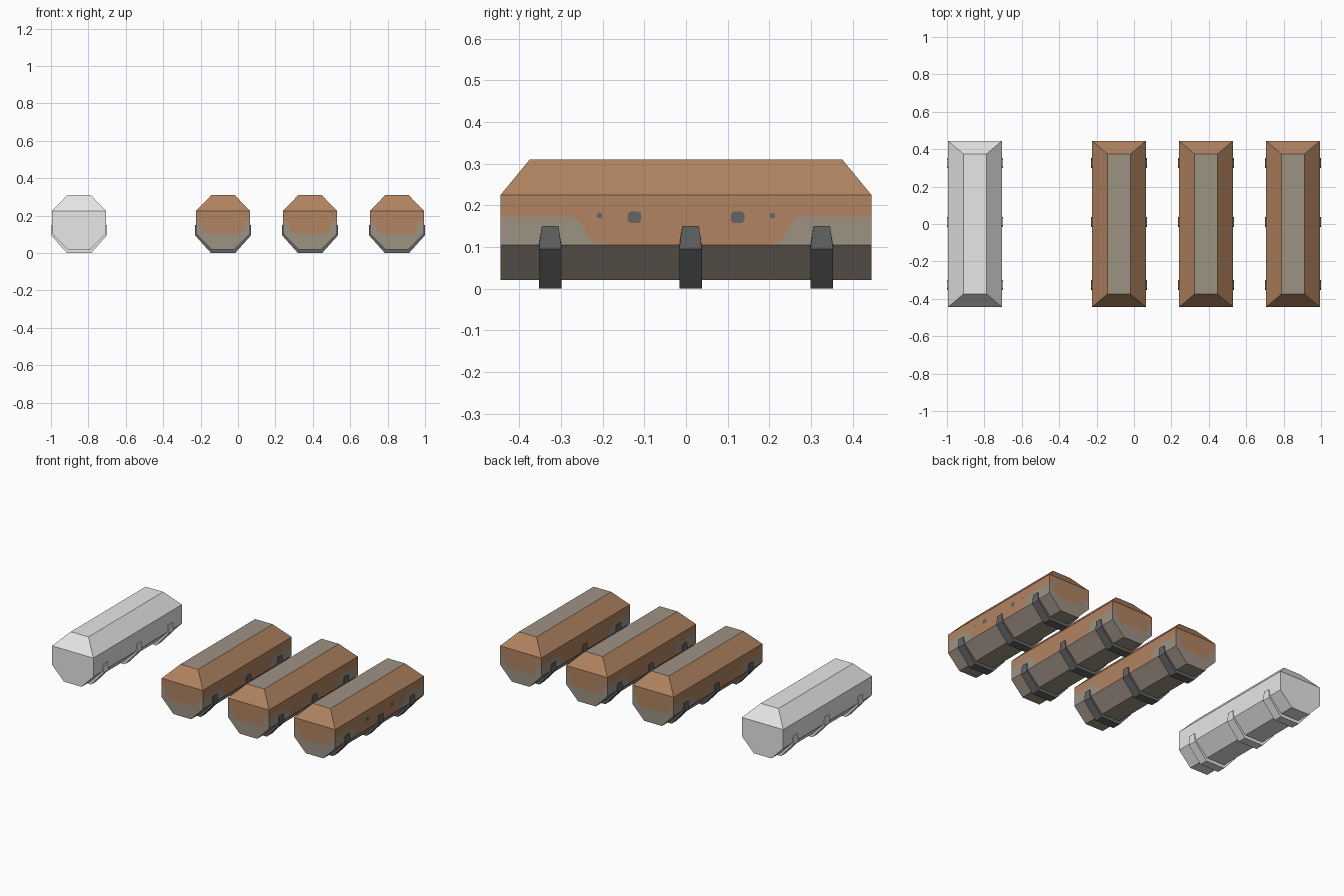
import bpy, bmesh

if "Cube" in bpy.data.objects:
    bpy.data.objects.remove(bpy.data.objects["Cube"])


def lin(c):
    c /= 255
    return c / 12.92 if c <= 0.04045 else ((c + 0.055) / 1.055) ** 2.4


def material(name, rgb):
    m = bpy.data.materials.new(name)
    m.diffuse_color = (*[lin(c) for c in rgb], 1)
    m.use_nodes = True
    m.node_tree.nodes["Principled BSDF"].inputs["Base Color"].default_value = m.diffuse_color
    return m


BROWN = material("rusty brown", (177, 132, 97))
TAUPE = material("weathered taupe", (158, 146, 132))
DARK = material("dark strap grey", (100, 100, 100))
PALE = material("pale grey", (231, 231, 231))

HW, HL = 0.145, 0.445            # half width, half length
TW, TL = 0.062, 0.375            # top / bottom half width, top half length
Z0, Z1, Z2, Z3 = 0.02, 0.105, 0.225, 0.31
ZP = 0.172                       # paint line near the corners


def finish(bm, name, mats, x):
    bmesh.ops.remove_doubles(bm, verts=bm.verts, dist=1e-5)
    bmesh.ops.recalc_face_normals(bm, faces=bm.faces)
    me = bpy.data.meshes.new(name)
    bm.to_mesh(me)
    bm.free()
    for m in mats:
        me.materials.append(m)
    ob = bpy.data.objects.new(name, me)
    ob.location.x = x
    bpy.context.collection.objects.link(ob)
    return ob


def body(name, x, upper, lower):
    bm = bmesh.new()

    def face(pts, mi):
        f = bm.faces.new([bm.verts.new(p) for p in pts])
        f.material_index = mi

    def painted(place, h, a, b):
        # upper paint dips down between a and b along a wall of half width h
        dip = [(a, ZP), (a - (a - b) * .22, 0.160), (a - (a - b) * .5, 0.125),
               (a - (a - b) * .72, 0.110), (b, Z1)]
        left = [(-u, z) for u, z in dip]
        face([place(u, z) for u, z in
              [(-h, Z2), (-h, ZP)] + left + dip[::-1] + [(h, ZP), (h, Z2)]], 0)
        for s in (-1, 1):
            face([place(s * u, z) for u, z in [(h, ZP)] + dip + [(h, Z1)]], 1)
        face([place(u, Z1) for u in (-h, -b, b, h)] +
             ([place(TW, Z0), place(-TW, Z0)] if h == HW else
              [(TW * place.side, HL, Z0), (TW * place.side, -HL, Z0)]), 1)

    for s in (-1, 1):
        # long side walls with lower slopes
        def side(u, z, s=s):
            return (s * HW, u, z)
        side.side = s
        painted(side, HL, 0.27, 0.20)
        # end walls
        painted(lambda u, z, s=s: (u, s * HL, z), HW, 0.122, 0.09)
        # roof slopes
        face([(s * HW, -HL, Z2), (s * HW, HL, Z2), (s * TW, TL, Z3), (s * TW, -TL, Z3)], 0)
        face([(-HW, s * HL, Z2), (HW, s * HL, Z2), (TW, s * TL, Z3), (-TW, s * TL, Z3)], 0)
    # flat top and underside
    face([(-TW, -TL, Z3), (TW, -TL, Z3), (TW, TL, Z3), (-TW, TL, Z3)], 1)
    face([(-TW, -HL, Z0), (TW, -HL, Z0), (TW, HL, Z0), (-TW, HL, Z0)], 1)
    finish(bm, name, [upper, lower], x)


def strap(name, x, y, mat):
    # cradle strap: outer and inner points plus half width at each station
    half = [((0.150, 0.150), (0.143, 0.150), 0.020),
            ((0.150, 0.095), (0.143, 0.105), 0.027),
            ((0.065, 0.000), (0.060, 0.022), 0.027)]
    stations = half + [((-o[0], o[1]), (-i[0], i[1]), w) for o, i, w in half[::-1]]
    bm = bmesh.new()
    rings = [[bm.verts.new(p) for p in ((o[0], y - w, o[1]), (o[0], y + w, o[1]),
                                        (i[0], y + w, i[1]), (i[0], y - w, i[1]))]
             for o, i, w in stations]
    for r, q in zip(rings, rings[1:]):
        for k in range(4):
            bm.faces.new((r[k], r[k - 1], q[k - 1], q[k]))
    bm.faces.new(rings[0])
    bm.faces.new(rings[-1])
    finish(bm, name, [mat], x)


def scuff(name, x, y, z, w, h):
    # small worn dark spot on the right wall
    bm = bmesh.new()
    bm.faces.new([bm.verts.new((HW + 0.001, y + a * w, z + b * h))
                  for a, b in ((-1, -.6), (-.6, -1), (.6, -1), (1, -.6),
                               (1, .6), (.6, 1), (-.6, 1), (-1, .6))])
    finish(bm, name, [DARK], x)


# one plain pod and three painted ones
for n, (x, up, low, st) in enumerate([(-0.85, PALE, PALE, PALE), (-0.08, BROWN, TAUPE, DARK),
                                      (0.385, BROWN, TAUPE, DARK), (0.85, BROWN, TAUPE, DARK)]):
    body(f"pod_body_{n}", x, up, low)
    for k, y in enumerate((-0.326, 0.011, 0.326)):
        strap(f"pod_strap_{n}_{k}", x, y, st)

for s in (-1, 1):
    scuff("scuff_large", 0.85, s * 0.124, 0.171, 0.016, 0.014)
    scuff("scuff_small", 0.85, s * 0.208, 0.175, 0.006, 0.006)
